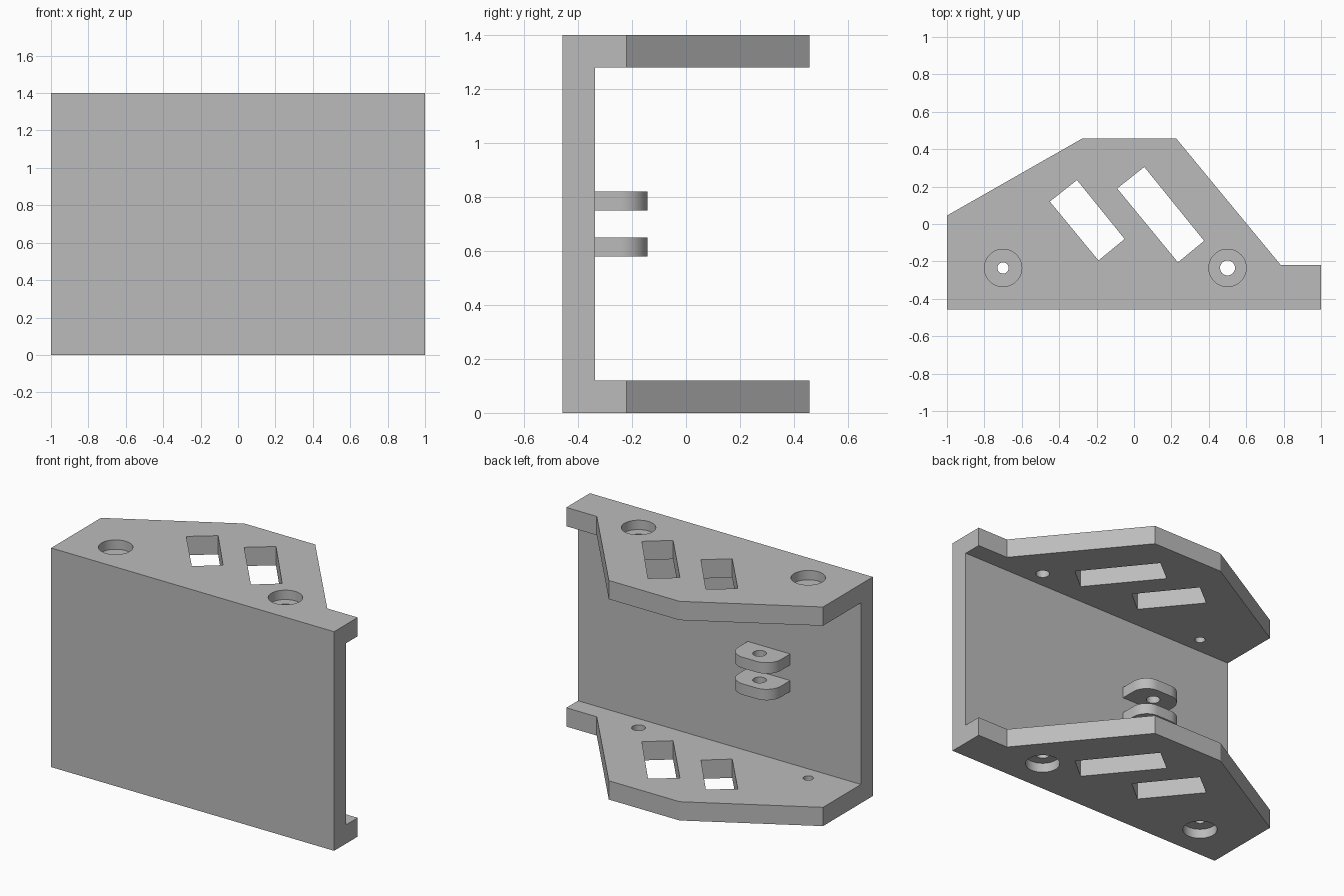
import bpy, bmesh
from math import cos, sin, pi

cube = bpy.data.objects.get("Cube")
if cube:
    bpy.data.objects.remove(cube, do_unlink=True)

grey = bpy.data.materials.new("plain grey")
grey.use_nodes = True
grey.diffuse_color = (0.5, 0.5, 0.5, 1)
grey.node_tree.nodes["Principled BSDF"].inputs["Base Color"].default_value = (0.5, 0.5, 0.5, 1)

HEIGHT, THICK = 1.4, 0.12
FRONT, BACK = -0.458, 0.458
INNER = FRONT + THICK


def prism(name, outline, z0, z1):
    """Extrude a flat outline between two heights."""
    bm = bmesh.new()
    face = bm.faces.new([bm.verts.new((x, y, z0)) for x, y in outline])
    new = bmesh.ops.extrude_face_region(bm, geom=[face])["geom"]
    bmesh.ops.translate(bm, vec=(0, 0, z1 - z0),
                        verts=[v for v in new if isinstance(v, bmesh.types.BMVert)])
    bmesh.ops.recalc_face_normals(bm, faces=bm.faces[:])
    mesh = bpy.data.meshes.new(name)
    bm.to_mesh(mesh)
    bm.free()
    mesh.materials.append(grey)
    obj = bpy.data.objects.new(name, mesh)
    bpy.context.collection.objects.link(obj)
    return obj


def arc(cx, cy, r, start=0, end=2 * pi, steps=48, closed=False):
    return [(cx + r * cos(start + (end - start) * i / steps),
             cy + r * sin(start + (end - start) * i / steps))
            for i in range(steps + closed)]


def cut(obj, cutters):
    """Subtract the cutters, bake the result and remove them."""
    for c in cutters:
        c.hide_render = True
        mod = obj.modifiers.new(c.name, 'BOOLEAN')
        mod.operation, mod.solver, mod.object = 'DIFFERENCE', 'EXACT', c
    bpy.context.view_layer.update()
    graph = bpy.context.evaluated_depsgraph_get()
    baked = bpy.data.meshes.new_from_object(obj.evaluated_get(graph))
    obj.modifiers.clear()
    obj.data = baked
    for c in cutters:
        bpy.data.objects.remove(c, do_unlink=True)


def smooth(obj):
    bpy.ops.object.select_all(action='DESELECT')
    obj.select_set(True)
    bpy.context.view_layer.objects.active = obj
    bpy.ops.object.shade_smooth_by_angle(angle=0.5)


# Channel bracket: full-height outline, hollowed behind the front wall
outline = [(-1, FRONT), (1, FRONT), (1, -0.22), (0.785, -0.22),
           (0.225, BACK), (-0.275, BACK), (-1, 0.045)]
bracket = prism("bracket", outline, 0, HEIGHT)
hollow = [(-1.2, INNER), (1.2, INNER), (1.2, 1), (-1.2, 1)]
cutters = [prism("hollow_cutter", hollow, THICK, HEIGHT - THICK)]

# Slanted slots through both plates
slots = [[(-0.45, 0.12), (-0.305, 0.235), (-0.05, -0.08), (-0.19, -0.195)],
         [(-0.09, 0.19), (0.055, 0.305), (0.375, -0.09), (0.235, -0.205)]]
cutters += [prism("slot_cutter", s, -0.1, HEIGHT + 0.1) for s in slots]

# Bolt holes, counterbored from the outside of each plate
BORE = 0.06
for x, r in ((-0.7, 0.03), (0.5, 0.04)):
    cutters.append(prism("hole_cutter", arc(x, -0.235, r), -0.1, HEIGHT + 0.1))
    for z0, z1 in ((-0.1, BORE), (HEIGHT - BORE, HEIGHT + 0.1)):
        cutters.append(prism("bore_cutter", arc(x, -0.235, 0.1), z0, z1))
cut(bracket, cutters)
smooth(bracket)

# Pair of hinge lugs with rounded corners on the inside of the wall
R, CY = 0.1, -0.243
lug_outline = ([(-0.5, INNER), (-0.2, INNER)]
               + arc(-0.3, CY, R, 0, pi / 2, 12, True)
               + arc(-0.4, CY, R, pi / 2, pi, 12, True))
for name, z in (("lower_lug", 0.58), ("upper_lug", 0.75)):
    lug = prism(name, lug_outline, z, z + 0.07)
    cut(lug, [prism("pin_cutter", arc(-0.35, CY, 0.04), z - 0.05, z + 0.12)])
    smooth(lug)
